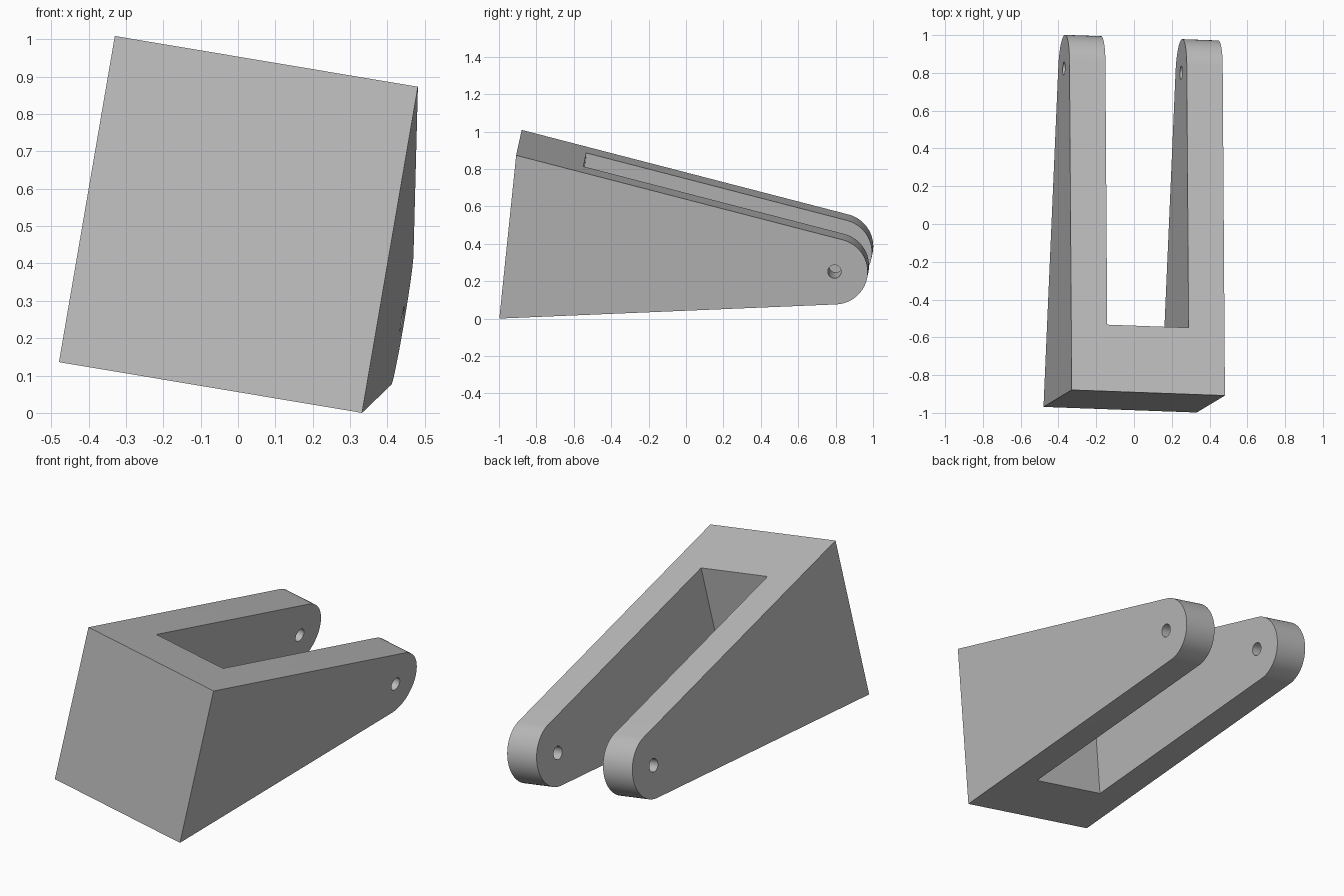
import bpy, bmesh
from math import sin, cos, pi, asin, atan2, hypot
from mathutils import Vector, Matrix

if "Cube" in bpy.data.objects:
    bpy.data.objects.remove(bpy.data.objects["Cube"])

WIDTH, HEIGHT = 0.823, 0.89
PIVOT, RADIUS, HOLE = 1.757, 0.178, 0.036   # pivot distance from the front face
SLOT, BACK = 0.437, 0.36                    # slot width and solid block depth
mid = HEIGHT / 2

grey = bpy.data.materials.new("plain grey")
grey.use_nodes = True
grey.diffuse_color = (0.5, 0.5, 0.5, 1)
grey.node_tree.nodes["Principled BSDF"].inputs["Base Color"].default_value = grey.diffuse_color


def prism(name, profile, x0, x1):
    """Extrude a side profile of (y, z) points from x0 to x1."""
    bm = bmesh.new()
    face = bm.faces.new([bm.verts.new((x0, y, z)) for y, z in profile])
    ext = bmesh.ops.extrude_face_region(bm, geom=[face])
    moved = [g for g in ext["geom"] if isinstance(g, bmesh.types.BMVert)]
    bmesh.ops.translate(bm, verts=moved, vec=(x1 - x0, 0, 0))
    bmesh.ops.recalc_face_normals(bm, faces=bm.faces)
    mesh = bpy.data.meshes.new(name)
    bm.to_mesh(mesh)
    bm.free()
    mesh.materials.append(grey)
    obj = bpy.data.objects.new(name, mesh)
    bpy.context.collection.objects.link(obj)
    return obj


def arc(radius, start, end, steps):
    return [(PIVOT + radius * cos(start + (end - start) * i / steps),
             mid + radius * sin(start + (end - start) * i / steps)) for i in range(steps + 1)]


# Tapered body whose straight edges run tangent into the rounded end
taper = atan2(mid, PIVOT) - asin(RADIUS / hypot(mid, PIVOT))
tangent = pi / 2 - taper
fork = prism("fork_bracket", [(0, 0)] + arc(RADIUS, -tangent, tangent, 40) + [(0, HEIGHT)],
             -WIDTH / 2, WIDTH / 2)

# Slot between the arms and the pin hole through both
slot = prism("slot_cutter", [(BACK, -1), (3, -1), (3, 2), (BACK, 2)], -SLOT / 2, SLOT / 2)
pin = prism("pin_hole_cutter", arc(HOLE, 0, 2 * pi, 32)[:-1], -1, 1)

bpy.ops.object.select_all(action='DESELECT')
fork.select_set(True)
bpy.context.view_layer.objects.active = fork
for cutter in (slot, pin):
    cutter.hide_render = True
    mod = fork.modifiers.new("cut", 'BOOLEAN')
    mod.operation, mod.solver, mod.object = 'DIFFERENCE', 'EXACT', cutter
    bpy.ops.object.modifier_apply(modifier=mod.name)
    bpy.data.objects.remove(cutter)
bpy.ops.object.shade_smooth_by_angle(angle=0.5)

# Tilt the bracket so that it rests on its lower left front corner
across = Vector((0.985, -0.036, -0.165)).normalized()
up = Vector((0.166, 0.101, 0.981))
up = (up - across * up.dot(across)).normalized()
along = up.cross(across)
turn = Matrix((across, along, up)).transposed().to_4x4()
corner = Vector((0.332, -0.998, 0.0))
fork.data.transform(Matrix.Translation(corner) @ turn @ Matrix.Translation((-WIDTH / 2, 0, 0)))
